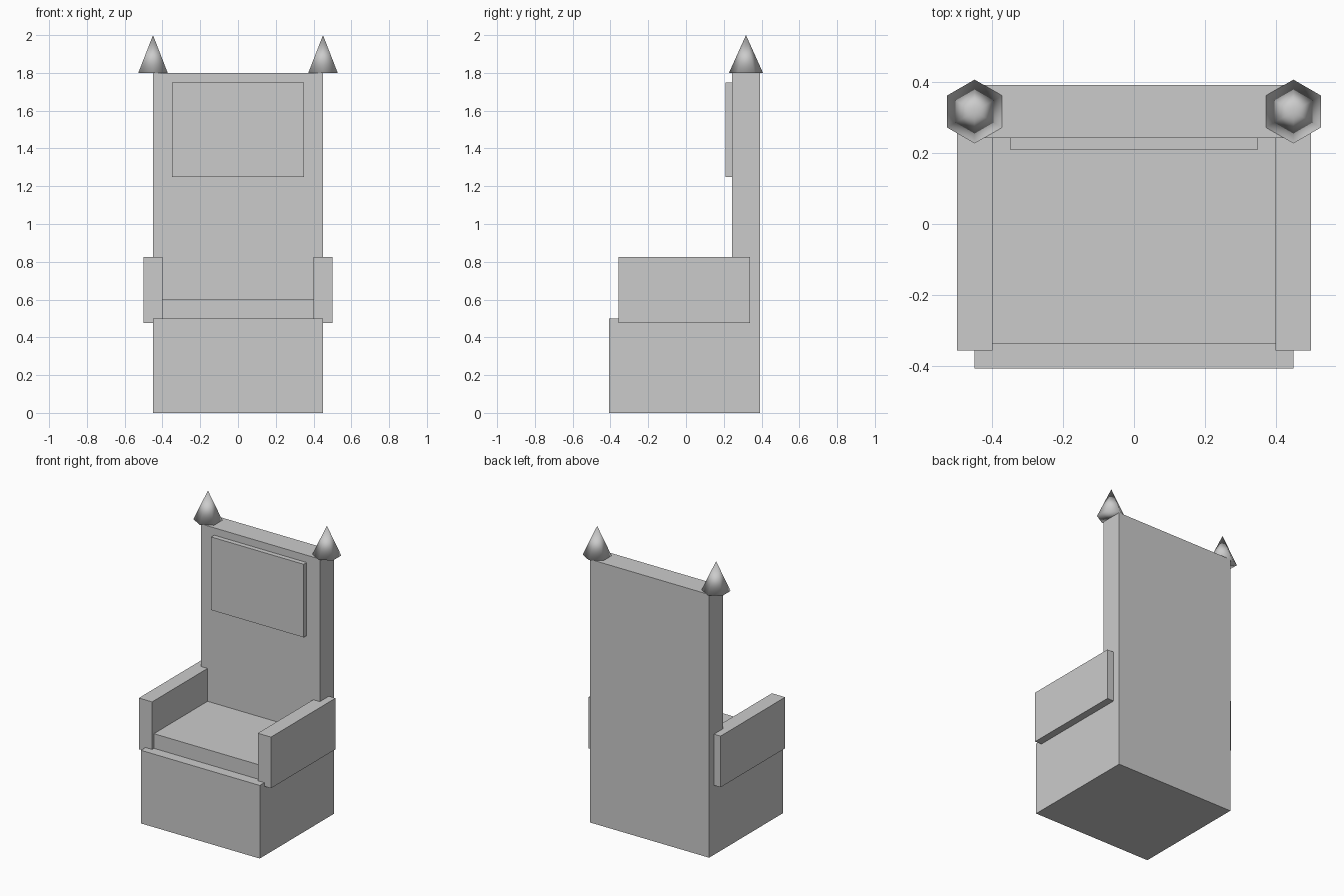
import bpy

if "Cube" in bpy.data.objects:
    bpy.data.objects.remove(bpy.data.objects["Cube"])


def box(name, x, y, z):
    """Box spanning the (min, max) pairs on each axis."""
    bpy.ops.mesh.primitive_cube_add(size=1, location=[(a + b) / 2 for a, b in (x, y, z)])
    obj = bpy.context.object
    obj.name = name
    obj.scale = [b - a for a, b in (x, y, z)]
    bpy.ops.object.transform_apply(location=False, rotation=False, scale=True)
    return obj


FRONT, BACK = -0.4075, 0.3925      # depth limits of the base
BACK_FACE = BACK - 0.15            # front face of the backrest

# Base, backrest, cushion and raised head panel
box("base", (-0.45, 0.45), (FRONT, BACK), (0, 0.5))
box("backrest", (-0.45, 0.45), (BACK_FACE, BACK), (0.5, 1.8))
box("seat_cushion", (-0.4, 0.4), (-0.3375, BACK_FACE), (0.5, 0.6))
box("head_panel", (-0.35, 0.35), (0.21, BACK_FACE), (1.25, 1.75))

for side, s in (("left", -1), ("right", 1)):
    # Armrest
    box(side + "_armrest", sorted((s * 0.4, s * 0.5)), (-0.3575, 0.34), (0.475, 0.825))
    # Six-sided, smooth-shaded finial on the backrest corner
    bpy.ops.mesh.primitive_cone_add(vertices=6, radius1=0.09, radius2=0, depth=0.2,
                                    location=(s * 0.45, 0.3175, 1.9))
    bpy.context.object.name = side + "_finial"
    bpy.ops.object.shade_smooth()
